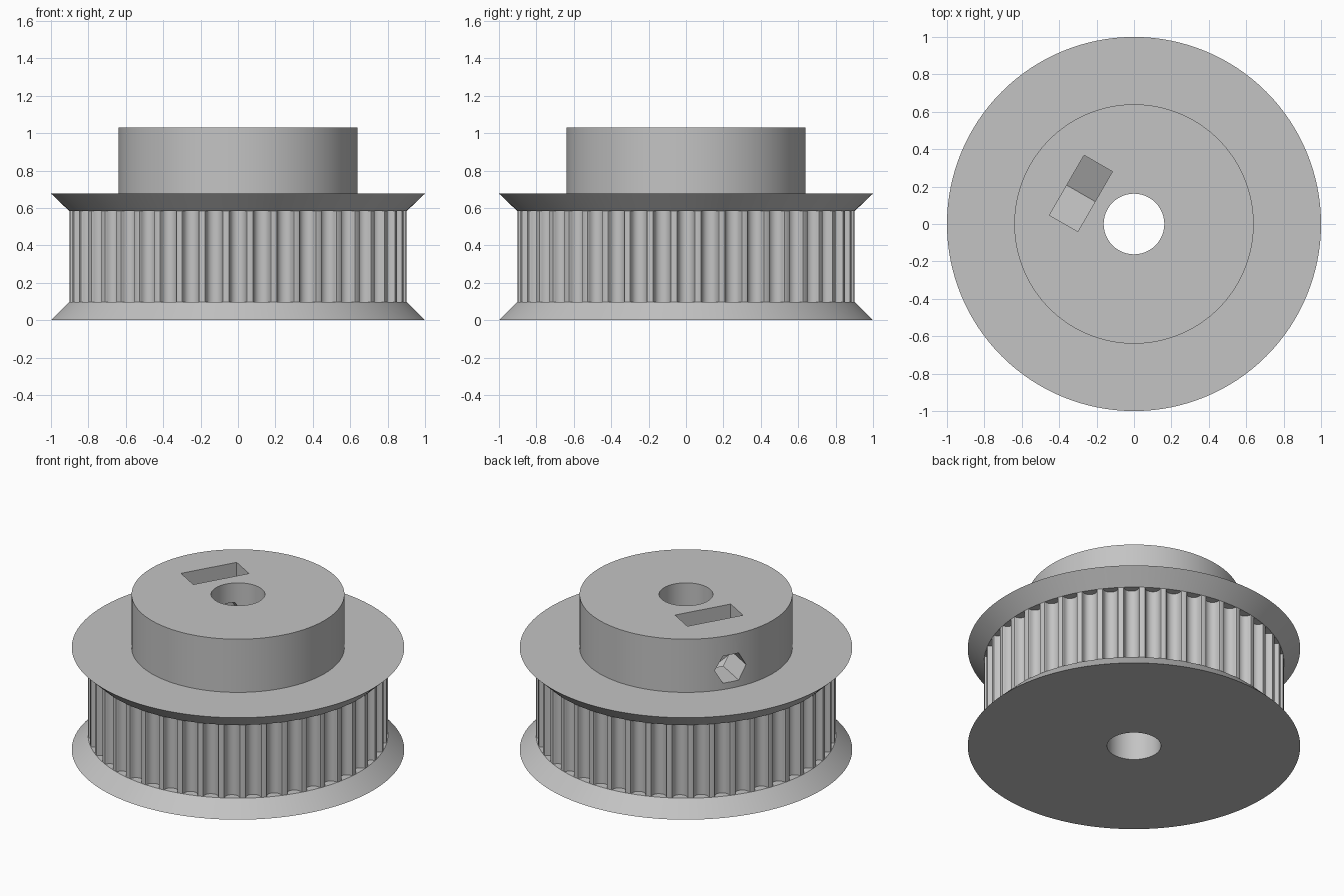
import bpy, bmesh, math
from mathutils import Matrix, Vector

if "Cube" in bpy.data.objects:
    bpy.data.objects.remove(bpy.data.objects["Cube"])

BORE, ROOT, FLANGE, HUB = 0.162, 0.902, 1.0, 0.64
Z_LOW, Z_HIGH, Z_FLANGE, Z_TOP = 0.097, 0.583, 0.677, 1.03
TEETH, SEGMENTS = 44, 128

grey = bpy.data.materials.new("plain grey")
grey.use_nodes = True
colour = (0.55, 0.55, 0.55, 1)
grey.diffuse_color = colour
grey.node_tree.nodes["Principled BSDF"].inputs["Base Color"].default_value = colour


def finish(bm, name):
    bmesh.ops.recalc_face_normals(bm, faces=bm.faces)
    mesh = bpy.data.meshes.new(name)
    bm.to_mesh(mesh)
    bm.free()
    mesh.materials.append(grey)
    ob = bpy.data.objects.new(name, mesh)
    bpy.context.collection.objects.link(ob)
    return ob


def ring(name, stations):
    """Join closed (radius, height) profiles placed at successive angles."""
    bm = bmesh.new()
    loops = [[bm.verts.new((r * math.cos(a), r * math.sin(a), z)) for r, z in prof]
             for a, prof in stations]
    for i, one in enumerate(loops):
        two = loops[(i + 1) % len(loops)]
        for j in range(len(one)):
            k = (j + 1) % len(one)
            bm.faces.new((one[j], one[k], two[k], two[j]))
    return finish(bm, name)


def lathe(name, profile):
    return ring(name, [(math.tau * i / SEGMENTS, profile) for i in range(SEGMENTS)])


def radial_prism(name, outline, near, far):
    """Extrude a (sideways, height) outline outward along the screw direction."""
    bm = bmesh.new()
    base = bm.faces.new([bm.verts.new((near, s, z)) for s, z in outline])
    ext = bmesh.ops.extrude_face_region(bm, geom=[base])["geom"]
    bmesh.ops.translate(bm, vec=Vector((far - near, 0, 0)),
                        verts=[v for v in ext if isinstance(v, bmesh.types.BMVert)])
    bmesh.ops.transform(bm, matrix=Matrix.Rotation(math.radians(150), 4, 'Z'), verts=bm.verts)
    ob = finish(bm, name)
    ob.hide_render = True
    return ob


# Flared lower flange
lower = lathe("lower_flange", [(BORE, 0), (FLANGE, 0), (ROOT, Z_LOW), (BORE, Z_LOW)])

# Toothed belt drum: rounded grooves as (half width, depth)
half = [(0.053, 0), (0.048, 0.0024), (0.0445, 0.0086), (0.043, 0.0156), (0.0407, 0.0225),
        (0.0375, 0.0291), (0.0336, 0.0354), (0.0266, 0.0417), (0.0185, 0.0464), (0.0095, 0.0492)]
groove = [(-w, d) for w, d in half] + [(0, 0.05)] + [(w, d) for w, d in reversed(half)]
stations = []
for t in range(TEETH):
    centre = math.tau * t / TEETH - math.pi / 2
    for w, d in groove:
        r = math.hypot(w, ROOT - d) if d else ROOT
        stations.append((centre + math.atan2(w, ROOT - d),
                         [(BORE, Z_LOW), (r, Z_LOW), (r, Z_HIGH), (BORE, Z_HIGH)]))
drum = ring("toothed_drum", stations)

# Upper flange and hub turned as one piece
hub = lathe("hub_and_upper_flange", [(BORE, Z_HIGH), (ROOT, Z_HIGH), (FLANGE, Z_FLANGE),
                                     (HUB, Z_FLANGE), (HUB, Z_TOP), (BORE, Z_TOP)])

# Captive nut slot with a pointed floor, and the hexagonal screw hole
AXIS, NUT, SCREW = 0.81, 0.185, 0.104
rise = NUT * math.tan(math.pi / 6)
slot = radial_prism("nut_slot_cutter",
                    [(-NUT, 1.2), (-NUT, AXIS - rise), (0, AXIS - 2 * rise),
                     (NUT, AXIS - rise), (NUT, 1.2)], 0.24, 0.415)
hole = radial_prism("screw_hole_cutter",
                    [(SCREW * math.cos(i * math.pi / 3), AXIS + SCREW * math.sin(i * math.pi / 3))
                     for i in range(6)], 0.02, 0.75)
bpy.context.view_layer.objects.active = hub
for cutter in (slot, hole):
    mod = hub.modifiers.new(cutter.name, 'BOOLEAN')
    mod.operation, mod.solver, mod.object = 'DIFFERENCE', 'EXACT', cutter
    bpy.ops.object.modifier_apply(modifier=mod.name)
    bpy.data.objects.remove(cutter)

# Smooth round walls, keep edges crisp
bpy.ops.object.select_all(action='DESELECT')
for ob in (lower, drum, hub):
    ob.select_set(True)
bpy.ops.object.shade_smooth_by_angle(angle=math.radians(30))
